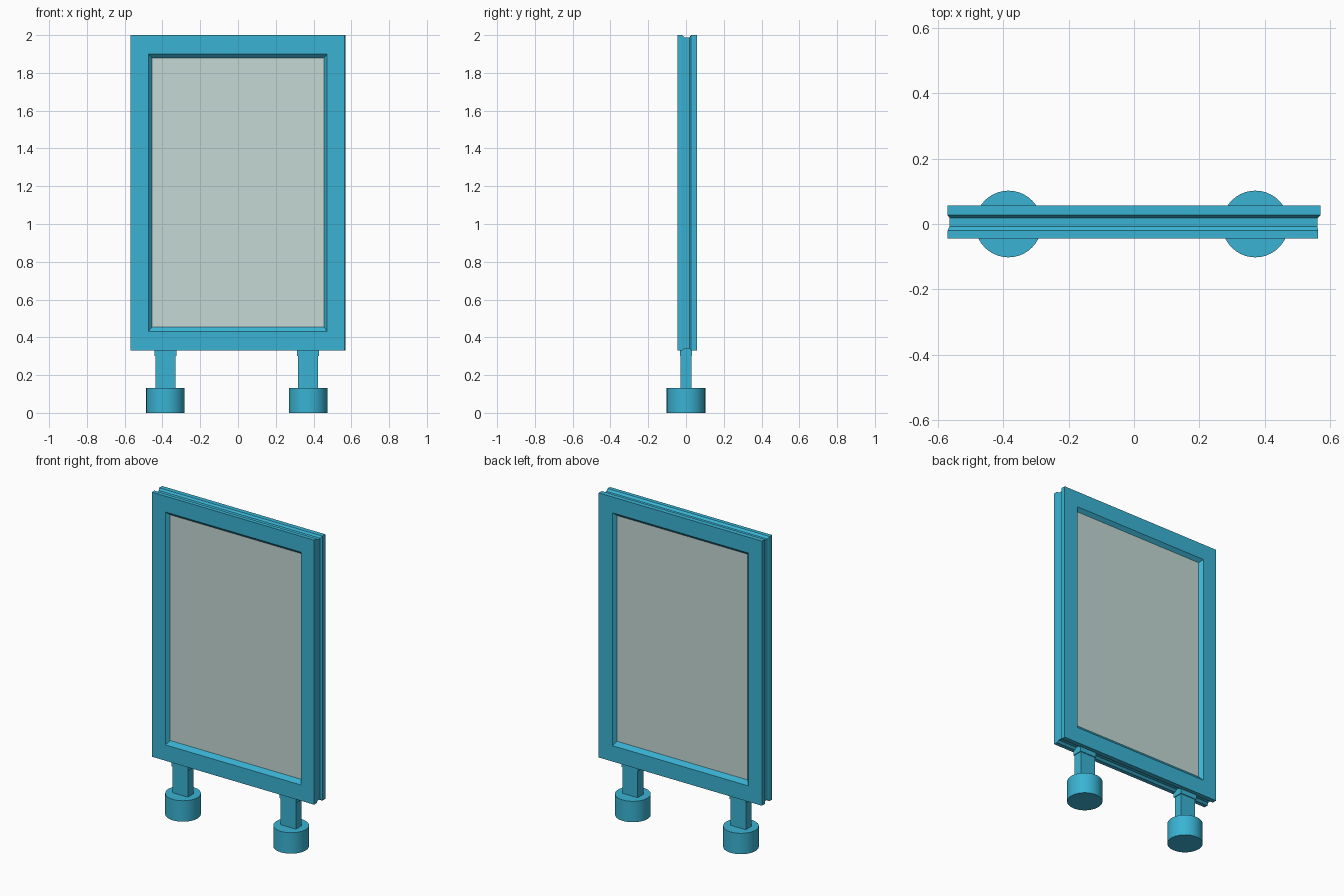
import bpy
import bmesh

cube = bpy.data.objects.get("Cube")
if cube:
    bpy.data.objects.remove(cube, do_unlink=True)


def make_material(name, rgb):
    mat = bpy.data.materials.new(name)
    mat.use_nodes = True
    color = (*rgb, 1)
    mat.diffuse_color = color
    mat.node_tree.nodes["Principled BSDF"].inputs["Base Color"].default_value = color
    return mat


blue = make_material("teal_blue", (0.042, 0.45, 0.65))
grey = make_material("pale_panel_grey", (0.55, 0.69, 0.66))


def finish(name, bm, mat):
    bmesh.ops.recalc_face_normals(bm, faces=bm.faces)
    mesh = bpy.data.meshes.new(name)
    bm.to_mesh(mesh)
    bm.free()
    mesh.materials.append(mat)
    obj = bpy.data.objects.new(name, mesh)
    bpy.context.collection.objects.link(obj)
    return obj


def rectangle(bm, y, left, right, bottom, top):
    corners = [(left, bottom), (right, bottom), (right, top), (left, top)]
    return [bm.verts.new((x, y, z)) for x, z in corners]


def bridge(bm, a, b):
    for i in range(4):
        j = (i + 1) % 4
        bm.faces.new((a[i], a[j], b[j], b[i]))


def box(name, x0, x1, y0, y1, z0, z1, mat):
    bm = bmesh.new()
    a, b = (rectangle(bm, y, x0, x1, z0, z1) for y in (y0, y1))
    bridge(bm, a, b)
    bm.faces.new(a)
    bm.faces.new(b)
    return finish(name, bm, mat)


# Frame: rectangular rings swept front to back, with a grooved rim
# and a bevelled opening on both faces
GLASS = (-0.456, 0.456, 0.455, 1.88)
OPENING = (-0.475, 0.472, 0.43, 1.9)
FRONT = (-0.57, 0.563, 0.33, 2.0)
GROOVE = (-0.564, 0.561, 0.342, 1.988)
BACK = (-0.57, 0.57, 0.33, 2.0)
rings = [(-0.025, GLASS), (-0.045, OPENING), (-0.045, FRONT), (-0.02, FRONT),
         (-0.007, GROOVE), (0.018, GROOVE), (0.027, BACK), (0.057, BACK),
         (0.057, OPENING), (0.037, GLASS)]
bm = bmesh.new()
loops = [rectangle(bm, y, *size) for y, size in rings]
for i, loop in enumerate(loops):
    bridge(bm, loop, loops[(i + 1) % len(loops)])
finish("frame", bm, blue)

# Display panel filling the opening
box("display_panel", -0.46, 0.46, -0.025, 0.037, 0.45, 1.885, grey)

# Two posts with collars on round feet
for side, x in (("right", -0.384), ("left", 0.371)):
    box(side + "_post", x - 0.053, x + 0.053, -0.028, 0.028, 0.12, 0.32, blue)
    box(side + "_collar", x - 0.058, x + 0.058, -0.033, 0.033, 0.3, 0.35, blue)
    bpy.ops.mesh.primitive_cylinder_add(vertices=40, radius=0.102, depth=0.132,
                                        location=(x, 0, 0.066))
    foot = bpy.context.object
    foot.name = side + "_foot"
    foot.data.materials.append(blue)
    bpy.ops.object.shade_smooth_by_angle()
